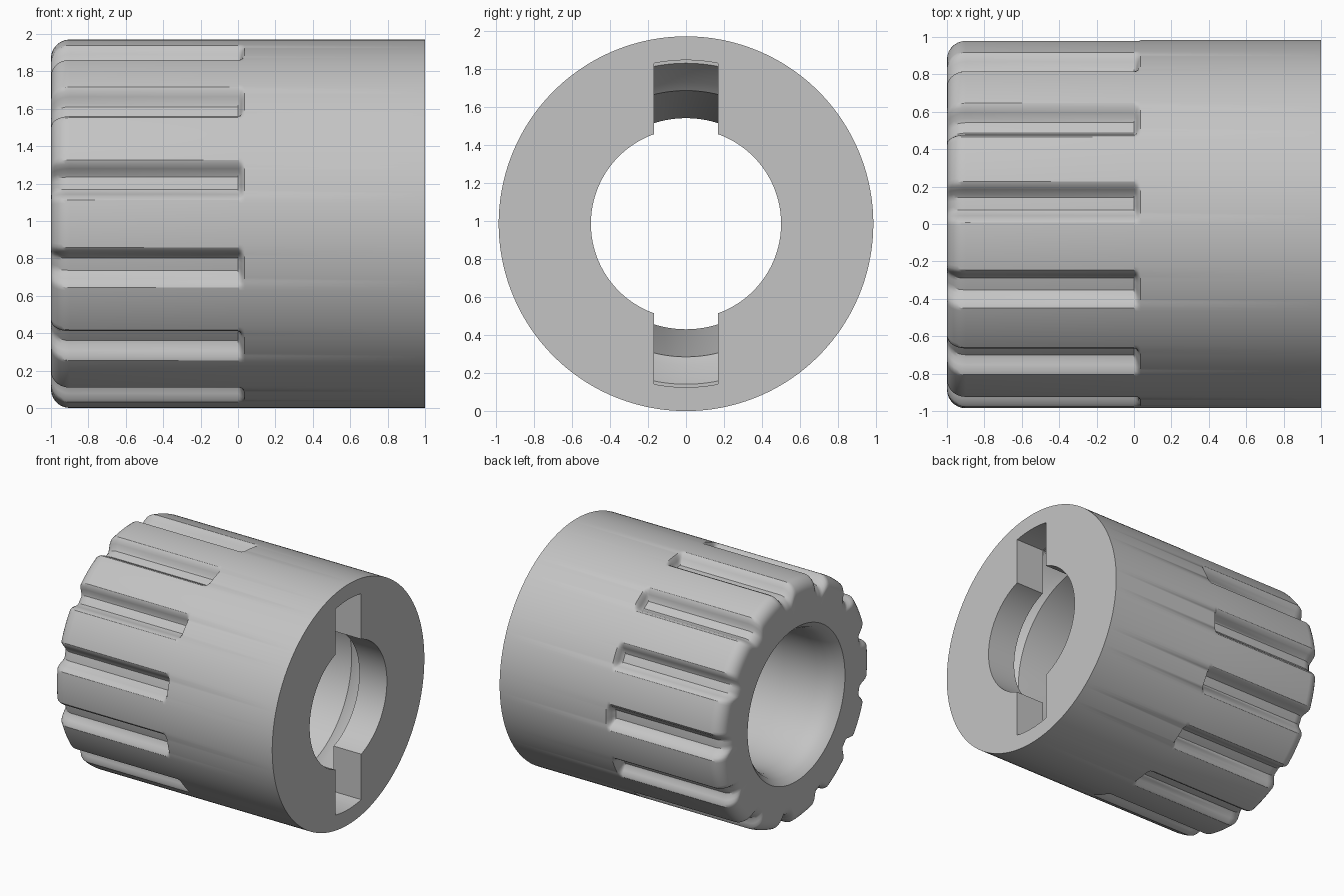
import bpy, bmesh, math

if "Cube" in bpy.data.objects:
    bpy.data.objects.remove(bpy.data.objects["Cube"])

R = 0.985            # outer radius, axis along x
GROOVES = 13
SEG = GROOVES * 26
FILLET = 0.1

grey = bpy.data.materials.new("plain_grey")
grey.use_nodes = True
grey.diffuse_color = (0.55, 0.55, 0.55, 1)
grey.node_tree.nodes["Principled BSDF"].inputs["Base Color"].default_value = (0.55, 0.55, 0.55, 1)


def smooth(t):
    t = min(max(t, 0), 1)
    return t * t * (3 - 2 * t)


def outer_radius(x, a):
    """Barrel with soft-edged grip grooves and a rounded left end."""
    pitch = math.tau / GROOVES
    off = abs((a + pitch / 2) % pitch - pitch / 2) * R
    depth = 0.08 * smooth((0.11 - off) / 0.075) * smooth((0.035 - x) / 0.035)
    t = max(0, FILLET - (x + 1))
    return R - depth - FILLET + math.sqrt(FILLET ** 2 - t * t)


def point(x, r, a):
    # angle 0 points to the back, so a groove is centred there
    return (x, r * math.cos(a), R + r * math.sin(a))


def new_object(name, bm):
    bmesh.ops.recalc_face_normals(bm, faces=bm.faces)
    mesh = bpy.data.meshes.new(name)
    bm.to_mesh(mesh)
    bm.free()
    obj = bpy.data.objects.new(name, mesh)
    bpy.context.collection.objects.link(obj)
    mesh.materials.append(grey)
    return obj


# Closed profile: outside from left to right, then the bore back to the left
angles = [math.tau * i / SEG for i in range(SEG)]
outer_x = [-1 + FILLET * (1 - math.cos(math.pi / 2 * i / 7)) for i in range(8)]
outer_x += [0, 0.008, 0.016, 0.024, 0.035, 1]
bore = [(1, 0.5), (0.75, 0.5), (0.75, 0.865), (0.58, 0.745), (0.54, 0.70),
        (-0.5, 0.555), (-0.8, 0.555), (-0.88, 0.563), (-0.95, 0.585), (-1, 0.63)]

bm = bmesh.new()
rings = [[bm.verts.new(point(x, outer_radius(x, a), a)) for a in angles] for x in outer_x]
rings += [[bm.verts.new(point(x, r, a)) for a in angles] for x, r in bore]
for ring, nxt in zip(rings, rings[1:] + rings[:1]):
    for i in range(SEG):
        j = (i + 1) % SEG
        bm.faces.new((ring[i], ring[j], nxt[j], nxt[i]))
sleeve = new_object("grip_sleeve", bm)

# Keyway cutter: a flat bar with rounded ends, through the right wall only
half = math.asin(0.167 / 0.86)
outline = [c + half * (k / 6 - 1) for c in (math.pi / 2, -math.pi / 2) for k in range(13)]
bm = bmesh.new()
base = bm.faces.new([bm.verts.new(point(0.72, 0.86, a)) for a in outline])
ext = bmesh.ops.extrude_face_region(bm, geom=[base])
bmesh.ops.translate(bm, vec=(0.4, 0, 0),
                    verts=[v for v in ext["geom"] if isinstance(v, bmesh.types.BMVert)])
cutter = new_object("keyway_cutter", bm)
cutter.hide_render = True

# Cut the keyway and remove the cutter
cut = sleeve.modifiers.new("keyway", 'BOOLEAN')
cut.object = cutter
cut.operation = 'DIFFERENCE'
cut.solver = 'EXACT'
bpy.ops.object.select_all(action='DESELECT')
bpy.context.view_layer.objects.active = sleeve
sleeve.select_set(True)
bpy.ops.object.modifier_apply(modifier=cut.name)
bpy.data.objects.remove(cutter)
bpy.ops.object.shade_smooth_by_angle(angle=math.radians(32))
